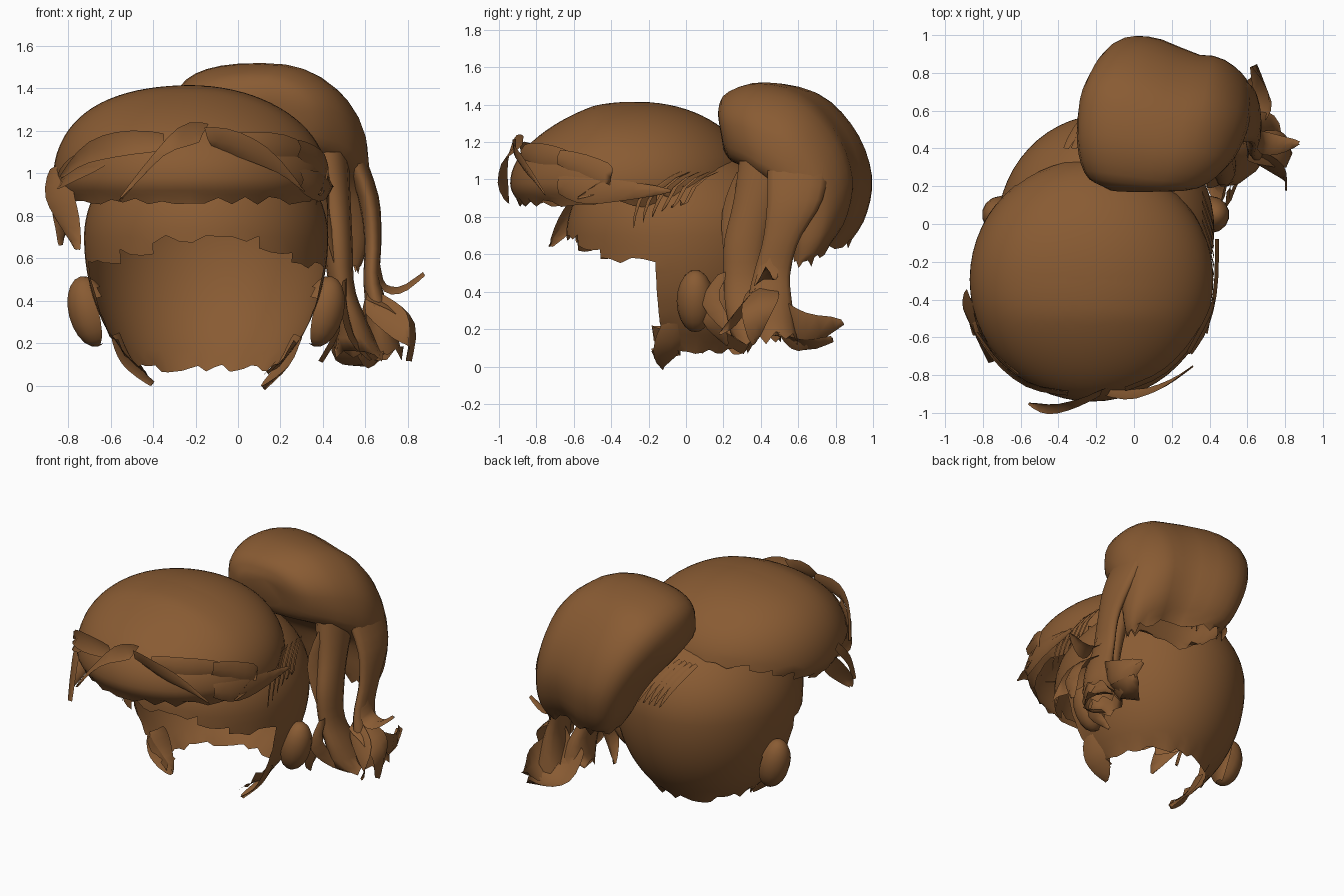
import bpy, bmesh, math, random
from mathutils import Vector, Matrix

if "Cube" in bpy.data.objects:
    bpy.data.objects.remove(bpy.data.objects["Cube"])
random.seed(4)

brown = bpy.data.materials.new("brown_hair")
brown.diffuse_color = (0.25, 0.105, 0.033, 1)
brown.use_nodes = True
brown.node_tree.nodes["Principled BSDF"].inputs["Base Color"].default_value = brown.diffuse_color


def finish(bm, name, normals=True):
    if normals:
        bmesh.ops.recalc_face_normals(bm, faces=bm.faces)
    me = bpy.data.meshes.new(name)
    bm.to_mesh(me)
    bm.free()
    ob = bpy.data.objects.new(name, me)
    bpy.context.collection.objects.link(ob)
    me.materials.append(brown)
    for p in me.polygons:
        p.use_smooth = True
    return ob


def shell(name, centre, rx, ry, up, down, cut, ragged=0.03, shape=None, seg=56, rings=40):
    """Ellipsoid with separate upper / lower height, trimmed to a ragged edge."""
    bm = bmesh.new()
    bmesh.ops.create_uvsphere(bm, u_segments=seg, v_segments=rings, radius=1)
    for v in bm.verts:
        if shape:
            v.co = shape(v.co)
        v.co = Vector((v.co.x * rx, v.co.y * ry, v.co.z * (up if v.co.z > 0 else down))) + Vector(centre)
    dead = [f for f in bm.faces if cut(*f.calc_center_median())]
    bmesh.ops.delete(bm, geom=dead, context='FACES')
    for v in bm.verts:
        if v.is_boundary:
            v.co.z = max(0, v.co.z - random.uniform(-0.3, 1) * ragged)
    return finish(bm, name)


def spline(pts, t):
    """Catmull-Rom through tuples of any length, t in 0..1."""
    n = len(pts) - 1
    i = min(int(t * n), n - 1)
    f = t * n - i
    a, b, c, d = (pts[max(0, min(n, i + k))] for k in (-1, 0, 1, 2))
    return [0.5 * (2 * q + (r - p) * f + (2 * p - 5 * q + 4 * r - s) * f * f + (3 * q - p - 3 * r + s) * f ** 3)
            for p, q, r, s in zip(a, b, c, d)]


def skin(bm, rings, closed=True):
    rows = [[bm.verts.new(p) for p in r] for r in rings]
    m = len(rows[0])
    for r, q in zip(rows, rows[1:]):
        for j in range(m if closed else m - 1):
            k = (j + 1) % m
            bm.faces.new((r[j], r[k], q[k], q[j]))
    return rows


def ribbon(name, pts, width, across, tip=0.1, n=9):
    """Curved flat lock of hair, slightly bowed, tapering to the tip."""
    bm = bmesh.new()
    across = Vector(across).normalized()
    rings = []
    for i in range(n):
        t = i / (n - 1)
        p = Vector(spline(pts, t))
        q = Vector(spline(pts, min(1, t + .02))) - Vector(spline(pts, max(0, t - .02)))
        bow = q.normalized().cross(across) * width * 0.15
        w = width * 0.5 * max(tip, math.sin(math.pi * (0.2 + 0.8 * t)) ** 0.8 if t < 1 else tip)
        rings.append([p - across * w, p + bow, p + across * w])
    skin(bm, rings, False)
    return finish(bm, name, False)


# scalp: rounded head with open face and a ragged neckline
def scalp_cut(x, y, z):
    hairline = 0.70 - 0.5 * (x + 0.15) ** 2
    neck = 0.06 if y < -0.03 else 0.11
    return z > 1.15 or (y < -0.16 and z < hairline) or z < neck


shell("scalp_hair", (-0.15, -0.03, 0.70), 0.575, 0.61, 0.5, 0.75, scalp_cut, 0.03)


# swept-up front volume: higher on the left side, lower toward the forehead
def lean(c):
    z = c.z
    if z > 0:
        z *= 1 + 0.16 * max(0, -c.x) ** 2 - 0.22 * max(0, -c.y - 0.3) + 0.05 * max(0, c.y)
    return Vector((c.x, c.y, z))


shell("front_volume", (-0.225, -0.295, 0.98), 0.645, 0.645, 0.435, 0.26,
      lambda x, y, z: z < 0.88 + max(0, min(1, (y + 0.2) / 0.4)) * 0.16, 0.03, lean)

# neckline points in front of the ears, and hair over the ears
for side in (-1, 1):
    ribbon("neck_point", [(-0.15 + side * 0.43, -0.06, 0.24), (-0.15 + side * 0.37, -0.09, 0.11),
                          (-0.15 + side * 0.26, -0.13, 0.0)], 0.18, (side * -0.3, 1, 0.1))
    bm = bmesh.new()
    bmesh.ops.create_uvsphere(bm, u_segments=14, v_segments=10, radius=1)
    bm.transform(Matrix.Translation((-0.15 + side * 0.55, 0.05, 0.35))
                 @ Matrix.Rotation(side * 0.25, 4, 'Y') @ Matrix.Diagonal((0.10, 0.10, 0.17, 1)))
    bmesh.ops.delete(bm, geom=[v for v in bm.verts if (v.co.x + 0.15) * side < 0.48], context='VERTS')
    finish(bm, "ear_hair")

# ponytail arch: outer y,z / inner y,z / centre x / half width
arch = [(.17, 1.35, .20, 1.16, .03, .16), (.22, 1.46, .24, 1.10, .06, .31),
        (.42, 1.52, .33, 1.06, .11, .41), (.69, 1.46, .42, 1.00, .155, .445),
        (.88, 1.26, .48, .93, .20, .42), (.96, 1.02, .51, .84, .24, .38),
        (.92, .80, .53, .74, .27, .34), (.82, .65, .55, .65, .29, .28)]
bm = bmesh.new()
rings = []
for i in range(25):
    oy, oz, iy, iz, cx, a = spline(arch, i / 24)
    ring = []
    for j in range(32):
        th = 2 * math.pi * j / 32
        s, c = math.sin(th), math.cos(th)
        k = (math.copysign(abs(c) ** 0.7, c) + 1) / 2
        grow = min(1, i / 10)
        droop = max(0, s) ** 2
        crease = 0.04 * math.exp(-((s - 0.15) / 0.22) ** 2) * k * grow    # groove between the two lobes
        y = iy + (oy - iy) * k - (0.12 * s * k + crease) * grow
        z = iz + (oz - iz) * k - 0.11 * droop * min(1, i / 8)
        if i == 24:
            z -= random.uniform(-0.04, 0.03)
        ring.append((cx + a * math.copysign(abs(s) ** 0.8, s), y, z))
    rings.append(ring)
rows = skin(bm, rings)
bm.faces.new(rows[0])
finish(bm, "ponytail_arch")

# hanging locks under the arch: centre x,y,z / half width x / half width y
inner_lock = [(.42, .46, 1.10, .10, .18), (.45, .38, .88, .08, .13), (.47, .32, .66, .07, .12),
              (.49, .31, .46, .06, .11), (.54, .34, .30, .07, .13), (.57, .38, .12, .12, .13)]
outer_lock = [(.54, .60, 1.08, .06, .17), (.615, .58, .88, .05, .15), (.635, .51, .68, .04, .10),
              (.63, .46, .50, .04, .10), (.66, .45, .34, .06, .12), (.68, .48, .13, .10, .12)]
for name, lock in (("inner_lock", inner_lock), ("outer_lock", outer_lock)):
    bm = bmesh.new()
    rings = []
    for i in range(17):
        x, y, z, a, b = spline(lock, i / 16)
        ring = []
        for j in range(14):
            th = 2 * math.pi * j / 14
            ring.append((x + a * math.cos(th), y + b * math.sin(th),
                         z + (random.uniform(-.02, .08) if i == 16 else 0)))
        rings.append(ring)
    skin(bm, rings)
    finish(bm, name)

# loose ends of the ponytail
for pts, w, ac in [
    ([(.65, .45, .58), (.68, .43, .47), (.77, .42, .45), (.88, .43, .52)], .13, (0, 1, .3)),
    ([(.56, .45, .34), (.64, .55, .22), (.68, .66, .19), (.62, .83, .24)], .26, (.5, 0, 1)),
    ([(.50, .45, .30), (.55, .55, .16), (.62, .66, .12), (.64, .78, .16)], .22, (1, -.4, .3)),
    ([(.60, .38, .40), (.72, .32, .32), (.80, .26, .26), (.81, .18, .18)], .20, (0, .5, 1)),
    ([(.50, .30, .50), (.47, .18, .36), (.45, .15, .24), (.38, .22, .12)], .15, (.2, 1, .2)),
    ([(.50, .20, .50), (.50, .13, .36), (.54, .22, .22), (.62, .32, .12)], .10, (.3, 1, .3)),
    ([(.60, .40, .42), (.74, .40, .36), (.81, .38, .27), (.79, .36, .12)], .20, (0, 1, .2)),
    ([(.43, .30, 1.04), (.41, .24, .85), (.45, .23, .65), (.50, .24, .45)], .10, (.6, 1, 0)),
]:
    ribbon("ponytail_end", pts, w, ac)

# loose fringe locks over the front volume
for pts, w, ac in [
    ([(-.16, -.89, 1.19), (-.30, -.95, 1.16), (-.44, -.98, 1.02), (-.56, -.95, .88)], .16, (.5, 0.5, 1)),
    ([(-.14, -.89, 1.17), (.02, -.90, 1.13), (.18, -.84, 1.05), (.31, -.75, .92)], .16, (-.4, -.4, 1)),
    ([(-.35, -.90, 1.15), (-.55, -.86, 1.14), (-.72, -.74, 1.09), (-.84, -.58, .98)], .12, (0, .2, 1)),
    ([(-.05, -.87, 1.15), (.14, -.79, 1.14), (.29, -.64, 1.11), (.40, -.45, 1.02)], .11, (0, .2, 1)),
    ([(-.62, -.80, 1.08), (-.76, -.68, 1.03), (-.84, -.55, .98), (-.86, -.40, .95)], .14, (.2, 0, 1)),
    ([(-.84, -.40, 1.02), (-.84, -.52, .90), (-.80, -.62, .78), (-.75, -.72, .64)], .22, (.8, -1, 0)),
    ([(-.84, -.34, .95), (-.84, -.42, .84), (-.83, -.52, .74), (-.84, -.58, .66)], .16, (.5, 1, .1)),
    ([(.29, -.68, .97), (.37, -.55, .94), (.42, -.35, .94), (.43, -.08, .94)], .14, (0, 0, 1)),
    ([(.28, -.68, 1.12), (.38, -.50, 1.06), (.42, -.40, 1.0), (.39, -.58, .90)], .12, (0, .2, 1)),
]:
    ribbon("fringe_lock", pts, w, ac)

# thin strands combed from the head into the ponytail
for k in range(6):
    y = -0.28 + 0.05 * k
    ribbon("side_strand", [(.36, y + .20, 1.04), (.40, y + .09, .98), (.42, y + .02, .86),
                           (.42, y, .74 + .03 * k)], .025, (0, 1, .2), n=6)
for k in range(8):
    x = -0.36 + 0.04 * k
    ribbon("back_strand", [(x, .40, 1.06), (x + .05, .49, .99), (x + .10, .56, .90),
                           (x + .15, .59, .80)], .045, (1, -.3, .3), n=6)
